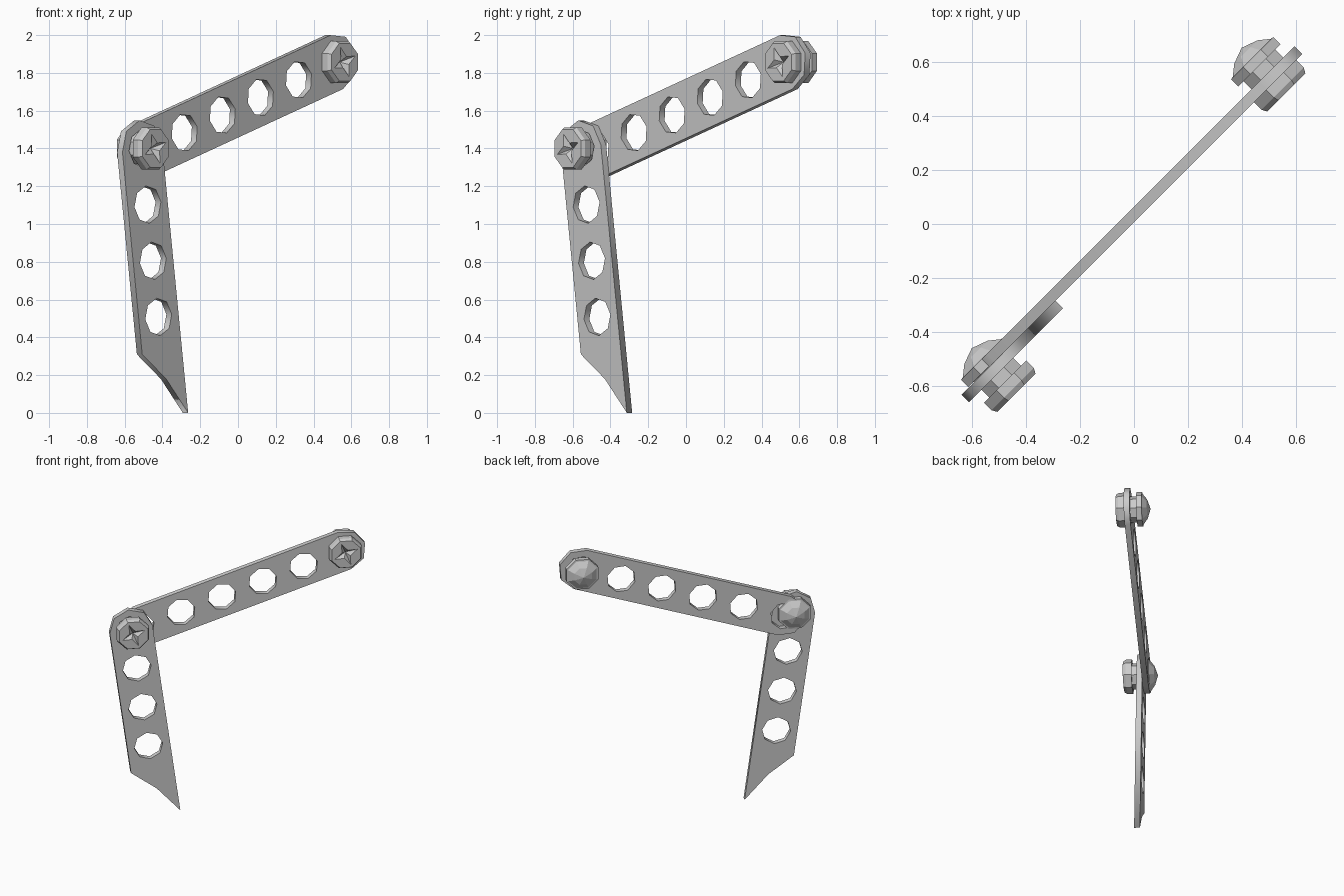
import bpy, bmesh
from math import sin, cos, tau, radians, sqrt
from mathutils import Matrix, Vector

if "Cube" in bpy.data.objects:
    bpy.data.objects.remove(bpy.data.objects["Cube"])

# Working plane: local x runs along the (1,1) diagonal, local y is up, local z faces front-right
k = 1 / sqrt(2)
FRAME = Matrix(((k, 0, k, 0), (k, 0, -k, 0), (0, 1, 0, 0), (0, 0, 0, 1)))


def ring(c, r, start, n=8, steps=8):
    return [(c[0] + r * cos(start + tau * i / n), c[1] + r * sin(start + tau * i / n))
            for i in range(steps)]


def plate(name, outline, holes, back, front):
    """Flat bar with octagonal holes, as a filled curve turned into a mesh."""
    cu = bpy.data.curves.new(name, 'CURVE')
    cu.dimensions = '2D'
    cu.fill_mode = 'BOTH'
    cu.extrude = (front - back) / 2
    for pts in [outline] + holes:
        sp = cu.splines.new('POLY')
        sp.points.add(len(pts) - 1)
        for p, q in zip(sp.points, pts):
            p.co = (q[0], q[1], 0, 1)
        sp.use_cyclic_u = True
    ob = bpy.data.objects.new(name, cu)
    bpy.context.collection.objects.link(ob)
    ob.matrix_world = FRAME @ Matrix.Translation((0, 0, (front + back) / 2))
    bpy.ops.object.select_all(action='DESELECT')
    ob.select_set(True)
    bpy.context.view_layer.objects.active = ob
    bpy.ops.object.convert(target='MESH')


def bolt(name, c, shift):
    """Eight-sided bolt: star-recessed head, shaft, flange and domed nut."""
    # (radius on even corners, radius on odd corners, depth)
    prof = [(.085, .032, .055), (.108, .108, .055), (.12, .12, .035), (.12, .12, -.005),
            (.09, .09, -.005), (.09, .09, -.087), (.12, .12, -.087), (.12, .12, -.125),
            (.108, .108, -.127), (.066, .066, -.158)]
    bm = bmesh.new()
    rings = []
    for a, b, z in prof:
        rings.append([bm.verts.new(((a, b)[i % 2] * cos(tau * (i + .5) / 8),
                                    (a, b)[i % 2] * sin(tau * (i + .5) / 8), z)) for i in range(8)])
    recess = bm.verts.new((0, 0, .015))
    tip = bm.verts.new((0, 0, -.18))
    for i in range(8):
        j = (i + 1) % 8
        for r0, r1 in zip(rings, rings[1:]):
            bm.faces.new((r0[i], r1[i], r1[j], r0[j]))
        bm.faces.new((recess, rings[0][i], rings[0][j]))
        bm.faces.new((tip, rings[-1][j], rings[-1][i]))
    bmesh.ops.recalc_face_normals(bm, faces=bm.faces)
    me = bpy.data.meshes.new(name)
    bm.to_mesh(me)
    bm.free()
    ob = bpy.data.objects.new(name, me)
    bpy.context.collection.objects.link(ob)
    ob.matrix_world = FRAME @ Matrix.Translation((c[0], c[1], shift))


R, HOLE, PITCH = .15, .1, .3

# Upper bar: rounded both ends, six holes
tilt = radians(18.1)
end = Vector((.745, 1.857))
d = Vector((cos(tilt), sin(tilt)))
start = end - d * PITCH * 5
outline = ring(end, R, tilt - tau / 4, steps=5) + ring(start, R, tilt + tau / 4, steps=5)
plate("upper_bar", outline,
      [ring(start + d * PITCH * i, HOLE, tilt) for i in range(6)], -.045, -.005)

# Lower bar: rounded top, pointed foot, four holes
lean = radians(7.75)
pivot = Vector((-.7515, 1.40))
d = Vector((sin(lean), -cos(lean)))
outline = ring(pivot, R, lean, steps=5) + [(-.752, .31), (-.573, .18), (-.408, 0)]
plate("lower_bar", outline,
      [ring(pivot + d * PITCH * i, HOLE, lean) for i in range(4)], -.005, .035)

# Bolts at the free end and the joint
bolt("end_bolt", end, 0)
bolt("joint_bolt", pivot, .08)
